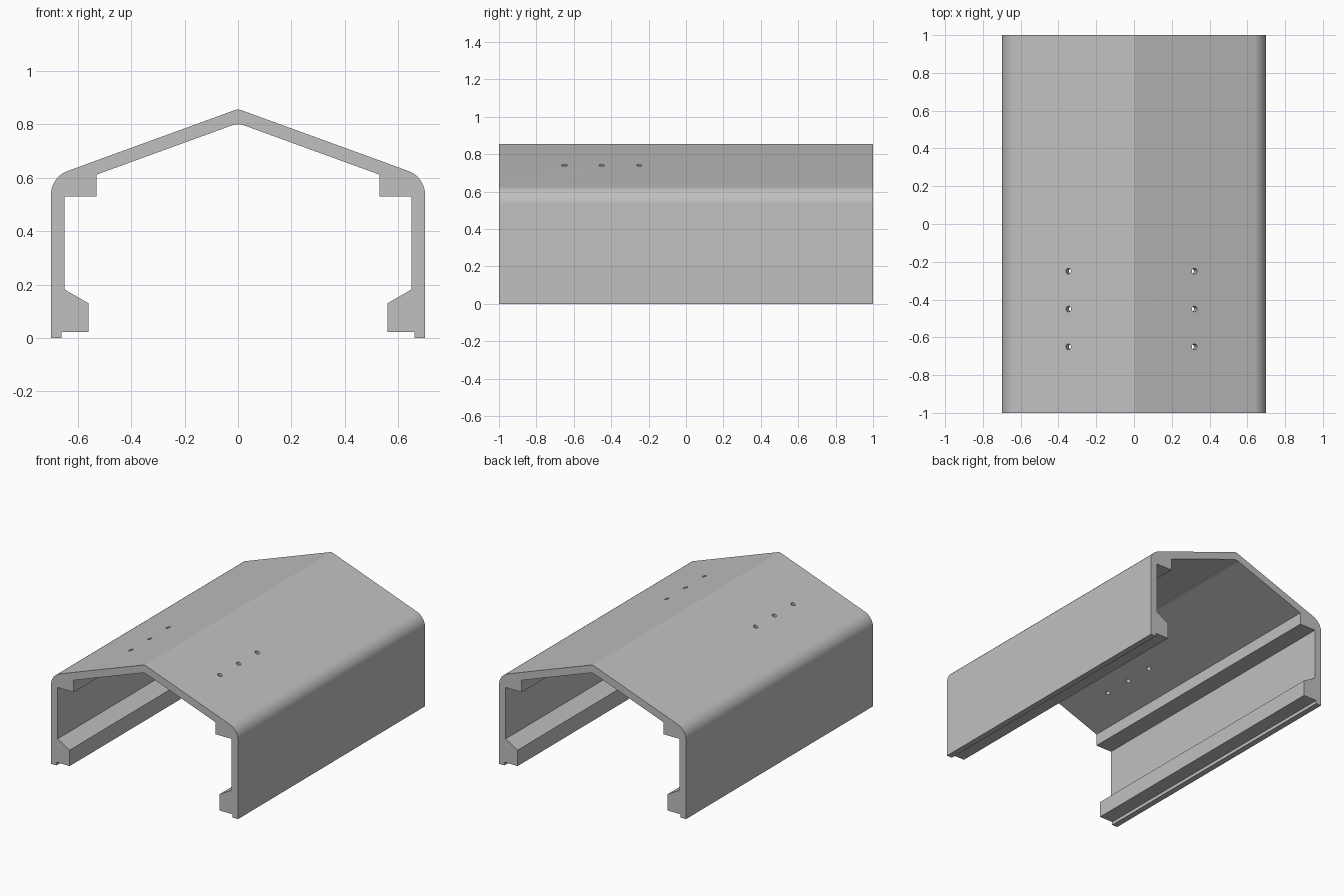
import bpy, bmesh, math
from mathutils import Vector, Matrix

cube = bpy.data.objects.get("Cube")
if cube:
    bpy.data.objects.remove(cube, do_unlink=True)

LENGTH = 2.0
HALF_WIDTH = 0.7
PITCH = math.radians(20)
RIDGE = 0.857
FILLET = 0.095


def roof_z(x):
    return RIDGE - abs(x) * math.tan(PITCH)


grey = bpy.data.materials.new("plain grey")
grey.use_nodes = True
grey.diffuse_color = (0.53, 0.53, 0.53, 1)
grey.node_tree.nodes["Principled BSDF"].inputs["Base Color"].default_value = grey.diffuse_color

# Half section, from the ridge down the outside and back up the inside
half = [(0, 0.855), (0.01, roof_z(0.01))]
eave_z = roof_z(HALF_WIDTH) - FILLET * math.tan(math.pi / 4 - PITCH / 2)
STEPS = 12
for i in range(STEPS + 1):
    a = (math.pi / 2 - PITCH) * (1 - i / STEPS)
    half.append((HALF_WIDTH - FILLET + FILLET * math.cos(a), eave_z + FILLET * math.sin(a)))
half += [(HALF_WIDTH, 0), (0.66, 0), (0.66, 0.022), (0.56, 0.022), (0.56, 0.13),
         (0.65, 0.182), (0.65, 0.53), (0.53, 0.53), (0.53, 0.611), (0.03, 0.793),
         (0.015, 0.798), (0, 0.8)]
outline = half + [(-x, z) for x, z in reversed(half[1:-1])]

# Cover: the mirrored section drawn out along its length
bm = bmesh.new()
section = bm.faces.new([bm.verts.new((x, -LENGTH / 2, z)) for x, z in outline])
drawn = bmesh.ops.extrude_face_region(bm, geom=[section])
moved = [v for v in drawn["geom"] if isinstance(v, bmesh.types.BMVert)]
bmesh.ops.translate(bm, verts=moved, vec=(0, LENGTH, 0))
bmesh.ops.recalc_face_normals(bm, faces=bm.faces)
mesh = bpy.data.meshes.new("roof_cover")
bm.to_mesh(mesh)
bm.free()
mesh.materials.append(grey)
cover = bpy.data.objects.new("roof_cover", mesh)
bpy.context.collection.objects.link(cover)

# Cutter: three screw holes on each slope, square to the roof
bm = bmesh.new()
for x in (-0.347, 0.32):
    tilt = Matrix.Rotation(math.copysign(PITCH, x), 4, "Y")
    for y in (-0.65, -0.45, -0.25):
        place = Matrix.Translation(Vector((x, y, roof_z(x)))) @ tilt
        bmesh.ops.create_cone(bm, cap_ends=True, segments=24, radius1=0.015,
                              radius2=0.015, depth=0.24, matrix=place)
mesh = bpy.data.meshes.new("hole_cutter")
bm.to_mesh(mesh)
bm.free()
mesh.materials.append(grey)
cutter = bpy.data.objects.new("hole_cutter", mesh)
bpy.context.collection.objects.link(cutter)
cutter.hide_render = True

holes = cover.modifiers.new("screw_holes", "BOOLEAN")
holes.operation = "DIFFERENCE"
holes.solver = "EXACT"
holes.object = cutter
bpy.ops.object.select_all(action="DESELECT")
cover.select_set(True)
bpy.context.view_layer.objects.active = cover
bpy.ops.object.modifier_apply(modifier=holes.name)
bpy.data.objects.remove(cutter, do_unlink=True)

# Smooth eaves and holes, flat slopes and walls
bpy.ops.object.shade_smooth_by_angle(angle=math.radians(18))
weighted = cover.modifiers.new("flat_faces", "WEIGHTED_NORMAL")
weighted.keep_sharp = True
